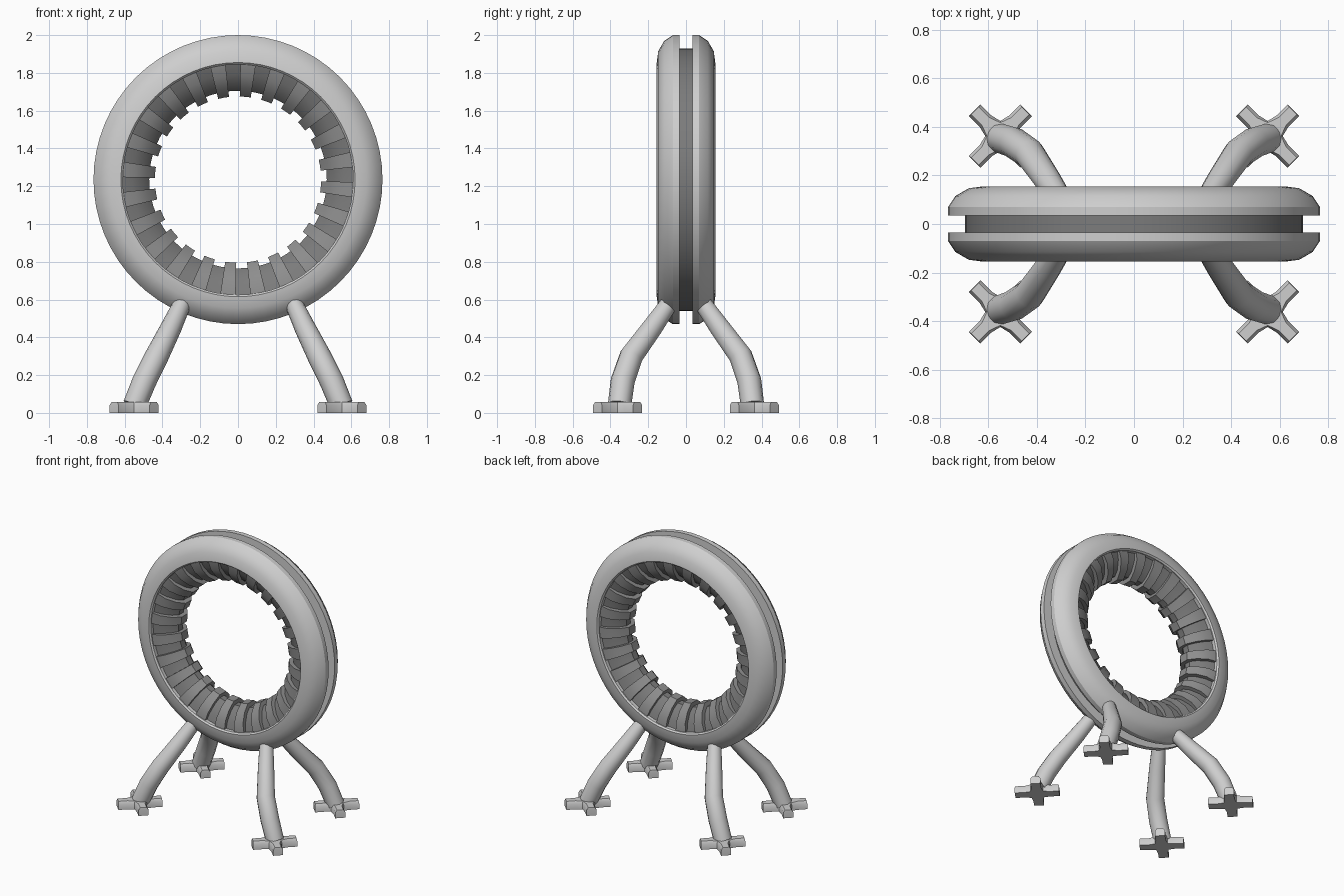
import bpy, bmesh, math
from mathutils import Vector

if "Cube" in bpy.data.objects:
    bpy.data.objects.remove(bpy.data.objects["Cube"])

CZ = 1.235  # height of the ring centre


def material(name, v):
    m = bpy.data.materials.new(name)
    m.diffuse_color = (v, v, v, 1)
    m.use_nodes = True
    m.node_tree.nodes["Principled BSDF"].inputs["Base Color"].default_value = m.diffuse_color
    return m


LIGHT = material("light grey", 0.62)
DARK = material("dark grey", 0.2)
MID = material("mid grey", 0.27)


def finish(bm, name, mat, angle=30):
    bmesh.ops.recalc_face_normals(bm, faces=bm.faces)
    me = bpy.data.meshes.new(name)
    bm.to_mesh(me)
    bm.free()
    me.materials.append(mat)
    ob = bpy.data.objects.new(name, me)
    bpy.context.collection.objects.link(ob)
    bpy.ops.object.select_all(action='DESELECT')
    ob.select_set(True)
    bpy.context.view_layer.objects.active = ob
    bpy.ops.object.shade_smooth_by_angle(angle=math.radians(angle))
    return ob


def lathe(bm, profile, start=0.0, sweep=math.tau, steps=64):
    """Turn a closed (radius, y) profile about the ring axis."""
    full = sweep >= math.tau - 1e-6
    rows = []
    for i in range(steps if full else steps + 1):
        a = start + sweep * i / steps
        rows.append([bm.verts.new((r * math.cos(a), y, CZ + r * math.sin(a)))
                     for r, y in profile])
    n = len(profile)
    for i in range(steps):
        p, q = rows[i], rows[(i + 1) % len(rows)]
        for j in range(n):
            k = (j + 1) % n
            bm.faces.new((p[j], p[k], q[k], q[j]))
    if not full:
        bm.faces.new(rows[0])
        bm.faces.new(rows[-1])


# Outer ring: two bevelled shells with a groove between them
shell = [(0.61, 0.035), (0.61, 0.145), (0.62, 0.155), (0.68, 0.147),
         (0.735, 0.115), (0.765, 0.07), (0.765, 0.035)]
for s, side in ((-1, "front"), (1, "back")):
    bm = bmesh.new()
    lathe(bm, [(r, s * y) for r, y in shell])
    finish(bm, side + "_ring_shell", LIGHT)

# Core: groove floor outside, rounded band inside
half = [(0.695, 0.06), (0.63, 0.125), (0.56, 0.105), (0.50, 0.065), (0.47, 0.025)]
bm = bmesh.new()
lathe(bm, half + [(r, -y) for r, y in reversed(half)])
finish(bm, "ring_core", DARK)

# Ribs wrapped around the inside of the core
outer = [(0.617, 0.14), (0.55, 0.13), (0.485, 0.09), (0.44, 0.035)]
inner = [(0.49, 0.03), (0.617, 0.10)]
path = (outer + [(r, -y) for r, y in reversed(outer)]
        + [(r, -y) for r, y in reversed(inner)] + inner)
bm = bmesh.new()
for i in range(24):
    mid = math.radians(15 * i - 5)
    lathe(bm, path, mid - math.radians(3.8), math.radians(7.6), 2)
finish(bm, "inner_ribs", MID)


def leg(name, sx, sy):
    """Bent tapering tube swept along five points."""
    pts = [(0.285, 0.075, 0.60, 0.046), (0.355, 0.18, 0.45, 0.056),
           (0.43, 0.29, 0.30, 0.063), (0.495, 0.335, 0.17, 0.064),
           (0.548, 0.352, 0.04, 0.062)]
    path = [Vector((sx * x, sy * y, z)) for x, y, z, r in pts]
    bm = bmesh.new()
    rings = []
    for i, p in enumerate(path):
        t = (path[min(i + 1, 4)] - path[max(i - 1, 0)]).normalized()
        u = t.cross(Vector((0, 1, 0))).normalized()
        v = t.cross(u)
        rings.append([bm.verts.new(p + pts[i][3] * (math.cos(a) * u + math.sin(a) * v))
                      for a in (math.tau * k / 12 for k in range(12))])
    for p, q in zip(rings, rings[1:]):
        for k in range(12):
            bm.faces.new((p[k], p[k - 1], q[k - 1], q[k]))
    bm.faces.new(rings[0])
    bm.faces.new(rings[-1])
    finish(bm, name, LIGHT, 40)


def foot(name, sx, sy):
    """Cross-shaped foot with four diagonal toes."""
    c = Vector((sx * 0.55, sy * 0.362, 0))
    bm = bmesh.new()
    rows = []
    for z, length, width, web in ((0, 0.15, 0.034, 0.06), (0.04, 0.15, 0.034, 0.062),
                                  (0.058, 0.147, 0.022, 0.055)):
        row = []
        for k in range(4):
            a = math.radians(45 + 90 * k)
            d = Vector((math.cos(a), math.sin(a), 0))
            n = Vector((-d.y, d.x, 0))
            for l, w in ((0.085, -width), (length, -width), (length, width),
                         (0.085, width)):
                row.append(bm.verts.new(c + l * d + w * n + Vector((0, 0, z))))
            b = a + math.pi / 4
            row.append(bm.verts.new(c + Vector((web * math.cos(b), web * math.sin(b), z))))
        rows.append(row)
    for p, q in zip(rows, rows[1:]):
        for j in range(20):
            bm.faces.new((p[j - 1], p[j], q[j], q[j - 1]))
    bm.faces.new(rows[0])
    bm.faces.new(rows[-1])
    finish(bm, name, LIGHT, 40)


# Four legs and feet
for sx, lr in ((-1, "left"), (1, "right")):
    for sy, fb in ((-1, "front"), (1, "back")):
        leg(f"{fb}_{lr}_leg", sx, sy)
        foot(f"{fb}_{lr}_foot", sx, sy)
